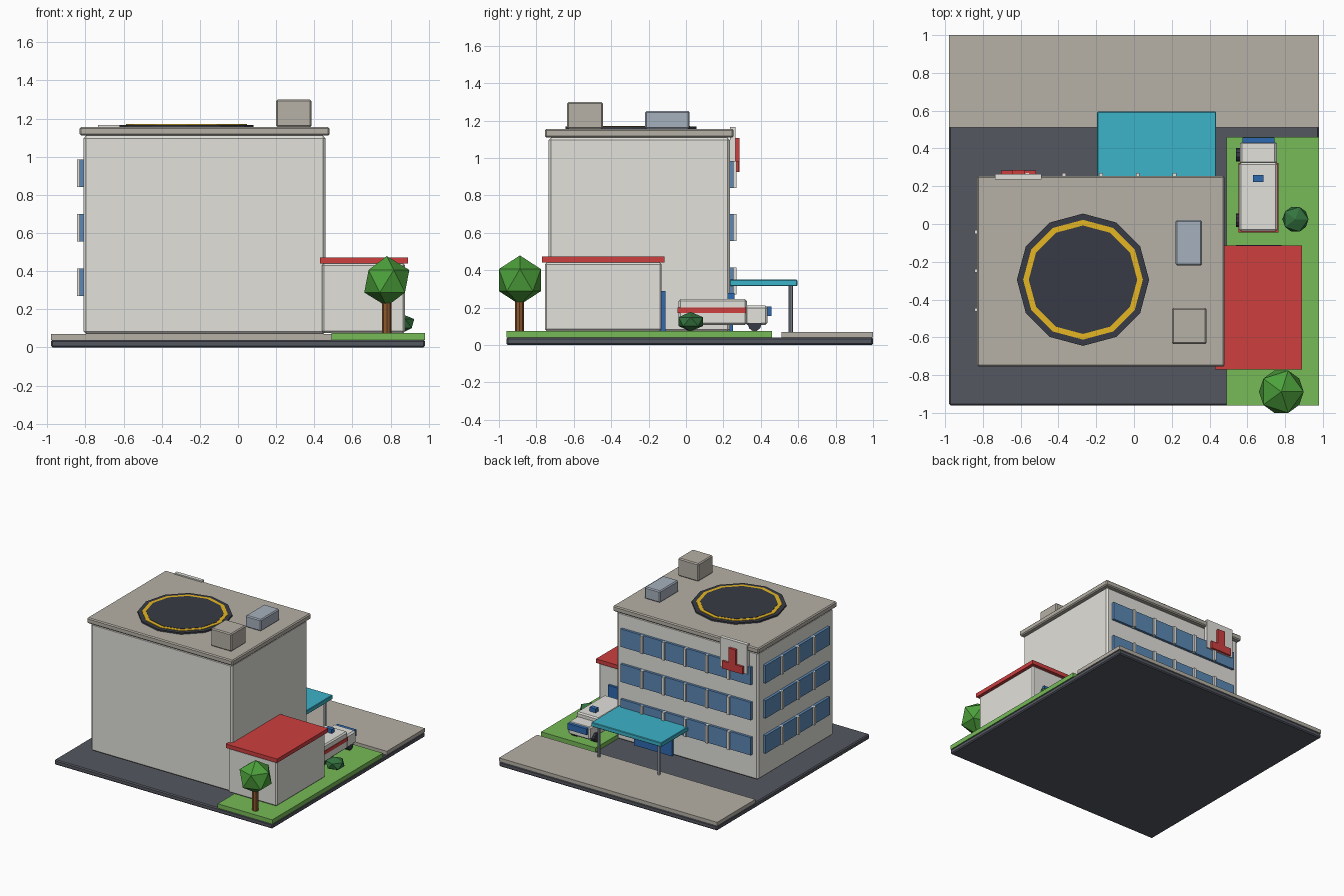
import bpy, math

if "Cube" in bpy.data.objects:
    bpy.data.objects.remove(bpy.data.objects["Cube"])


def material(name, rgb):
    m = bpy.data.materials.new(name)
    m.diffuse_color = [(c / 255) ** 2.2 for c in rgb] + [1]
    m.use_nodes = True
    m.node_tree.nodes["Principled BSDF"].inputs["Base Color"].default_value = m.diffuse_color
    return m


WALL = material("wall", (225, 224, 218))
STONE = material("stone", (180, 175, 165))
ASPHALT = material("asphalt", (85, 88, 97))
DARK = material("dark", (58, 61, 70))
GRASS = material("grass", (118, 185, 88))
RED = material("red", (205, 65, 65))
TEAL = material("teal", (62, 178, 200))
GLASS = material("glass", (92, 135, 180))
BLUE = material("blue", (50, 105, 175))
STEEL = material("steel", (165, 175, 188))
YELLOW = material("yellow", (228, 180, 40))
LEAF = material("leaf", (78, 160, 62))
BUSH = material("bush", (55, 115, 65))
BARK = material("bark", (140, 90, 50))


def finish(name, mat):
    ob = bpy.context.object
    ob.name = name
    ob.data.materials.append(mat)
    return ob


def box(name, x, y, z, mat, bevel=0):
    """Box from (min, max) ranges on each axis."""
    bpy.ops.mesh.primitive_cube_add(size=1, location=[sum(r) / 2 for r in (x, y, z)])
    ob = finish(name, mat)
    ob.scale = [r[1] - r[0] for r in (x, y, z)]
    bpy.ops.object.transform_apply(location=False, rotation=False, scale=True)
    if bevel:
        mod = ob.modifiers.new("bevel", "BEVEL")
        mod.width, mod.segments = bevel, 1
    return ob


def cylinder(name, r, depth, loc, mat, sides=12, rot=(0, 0, 0)):
    bpy.ops.mesh.primitive_cylinder_add(vertices=sides, radius=r, depth=depth, location=loc, rotation=rot)
    return finish(name, mat)


def foliage(name, r, loc, mat, flat=1):
    bpy.ops.mesh.primitive_ico_sphere_add(subdivisions=1, radius=r, location=loc)
    finish(name, mat).scale.z = flat


# Ground
box("base", (-.98, .98), (-.96, 1), (0, .04), ASPHALT, .008)
box("sidewalk", (-.98, .98), (.51, 1), (.04, .07), STONE)
box("lawn", (.49, .98), (-.96, .46), (.04, .075), GRASS)

# Main building and roof
box("main_building", (-.81, .46), (-.735, .235), (.07, 1.11), WALL, .014)
box("roof_slab", (-.83, .48), (-.755, .255), (1.11, 1.155), STONE, .008)
box("stair_housing", (.2, .385), (-.635, -.445), (1.155, 1.3), STONE, .008)
box("air_unit", (.22, .36), (-.22, .02), (1.155, 1.25), STEEL, .008)

# Helipad with a raised ring
PAD = (-.27, -.295)
cylinder("helipad", .35, .012, (*PAD, 1.161), DARK)
for r, mat, z, part in ((.317, YELLOW, 1.167, "ring"), (.287, DARK, 1.169, "centre")):
    cylinder("helipad_" + part, r, .006, (*PAD, z), mat)

# Window bands with mullions on the back and left walls
for floor, z0 in enumerate((.27, .555, .84), 1):
    z = (z0, z0 + .145)
    box(f"back_windows_{floor}", (-.76, .41), (.23, .255), z, GLASS)
    box(f"left_windows_{floor}", (-.832, -.80), (-.66, .165), z, GLASS)
    for i in range(1, 6):
        x = -.76 + i * .195
        box(f"back_mullion_{floor}_{i}", (x - .01, x + .01), (.23, .27), z, WALL)
    for i in range(1, 4):
        y = -.66 + i * .206
        box(f"left_mullion_{floor}_{i}", (-.845, -.80), (y - .01, y + .01), z, WALL)

# Wall sign with red bars
box("sign_board", (-.735, -.49), (.235, .265), (.925, 1.165), WALL)
box("sign_upright", (-.645, -.58), (.26, .285), (.925, 1.107), RED)
box("sign_bar", (-.705, -.52), (.26, .283), (.925, .985), RED)

# Entrance and canopy
box("entrance_door", (-.05, .29), (.23, .25), (.07, .265), BLUE)
box("canopy", (-.195, .435), (.235, .595), (.315, .35), TEAL, .004)
for i, x in enumerate((-.15, .39), 1):
    cylinder(f"canopy_post_{i}", .011, .25, (x, .56, .195), STEEL, 8)

# Annex
box("annex", (.44, .875), (-.755, -.13), (.075, .44), WALL, .01)
box("annex_roof", (.43, .89), (-.77, -.115), (.44, .472), RED)
box("annex_door", (.54, .78), (-.135, -.11), (.075, .29), BLUE)

# Emergency van, nose towards +y
box("van_body", (.557, .76), (-.04, .325), (.107, .245), WALL, .01)
box("van_cab", (.56, .757), (.315, .437), (.107, .21), WALL, .012)
box("van_stripe", (.553, .764), (-.045, .322), (.171, .201), RED)
box("van_windscreen", (.575, .745), (.43, .457), (.155, .205), BLUE)
box("van_light", (.63, .686), (.223, .26), (.24, .277), BLUE)
for side, x in (("left", .56), ("right", .735)):
    for end, y in (("rear", .02), ("front", .367)):
        cylinder(f"van_wheel_{side}_{end}", .036, .04, (x, y, .11), DARK, 10, (0, math.pi / 2, 0))

# Planting
cylinder("tree_trunk", .024, .2, (.78, -.89, .175), BARK, 8)
foliage("tree_crown", .132, (.78, -.888, .347), LEAF)
foliage("bush", .077, (.855, .025, .125), BUSH, .68)
